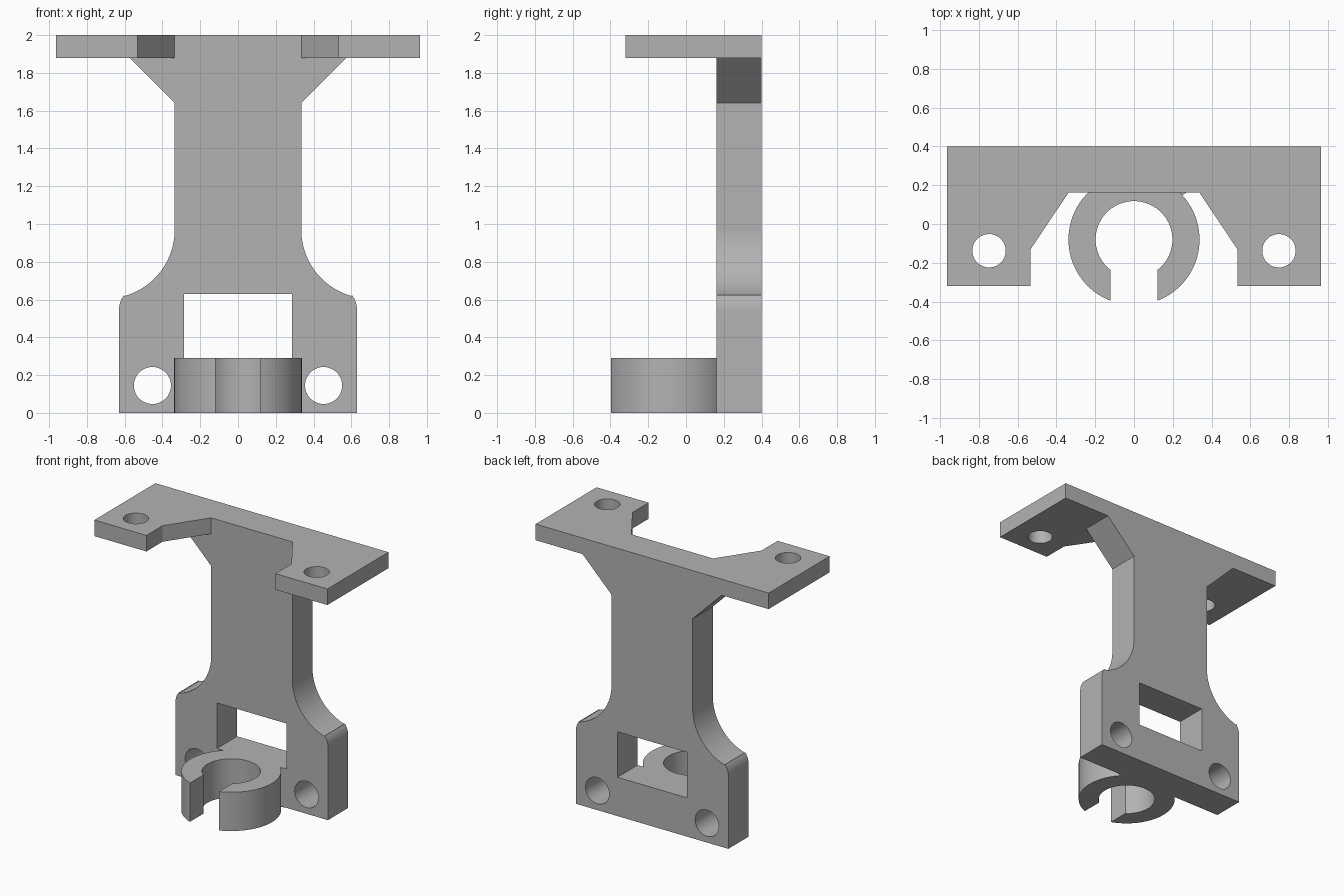
import bpy
import bmesh
from math import sin, cos, pi, radians, asin, atan2
from mathutils import Matrix

if "Cube" in bpy.data.objects:
    bpy.data.objects.remove(bpy.data.objects["Cube"], do_unlink=True)

grey = bpy.data.materials.new("plain_grey")
grey.use_nodes = True
colour = (0.45, 0.45, 0.45, 1)
grey.diffuse_color = colour
grey.node_tree.nodes["Principled BSDF"].inputs["Base Color"].default_value = colour


def arc(cx, cy, r, start, end, n=16):
    return [(cx + r * cos(start + (end - start) * i / n),
             cy + r * sin(start + (end - start) * i / n)) for i in range(n + 1)]


def circle(cx, cy, r):
    return arc(cx, cy, r, 0, 2 * pi, 48)[:-1]


def mirrored(half):
    """Close a right-hand outline with its mirror image."""
    return half + [(-x, y) for x, y in reversed(half)]


def plate(name, loops, thickness, matrix):
    """Extrude a flat outline; any further loops become holes."""
    curve = bpy.data.curves.new(name, 'CURVE')
    curve.dimensions = '2D'
    curve.fill_mode = 'BOTH'
    curve.extrude = thickness / 2
    for loop in loops:
        spline = curve.splines.new('POLY')
        spline.points.add(len(loop) - 1)
        for point, (x, y) in zip(spline.points, loop):
            point.co = (x, y, 0, 1)
        spline.use_cyclic_u = True
    source = bpy.data.objects.new(name + "_outline", curve)
    bpy.context.scene.collection.objects.link(source)
    bpy.context.view_layer.update()
    graph = bpy.context.evaluated_depsgraph_get()
    mesh = bpy.data.meshes.new_from_object(source.evaluated_get(graph))
    bpy.data.objects.remove(source, do_unlink=True)
    mesh.transform(matrix)
    bm = bmesh.new()
    bm.from_mesh(mesh)
    bmesh.ops.remove_doubles(bm, verts=bm.verts, dist=0.0001)
    bmesh.ops.recalc_face_normals(bm, faces=bm.faces)
    bm.to_mesh(mesh)
    bm.free()
    mesh.materials.clear()
    mesh.materials.append(grey)
    obj = bpy.data.objects.new(name, mesh)
    bpy.context.scene.collection.objects.link(obj)
    return obj


upright = Matrix.Translation((0, 0.281, 0)) @ Matrix.Rotation(radians(90), 4, 'X')

# Upright column with flared foot, window and two screw holes
half = [(0.63, 0)]
half += arc(0.5, 0.545, 0.13, 0, radians(37), 8)
half += arc(0.70, 0.97, 0.365, radians(254), pi, 20)
half += [(0.335, 1.64), (0.575, 1.88), (0.575, 1.94)]
window = mirrored([(0.287, 0.29), (0.287, 0.63)])
column = plate("bracket", [mirrored(half), window,
               circle(0.453, 0.145, 0.098), circle(-0.453, 0.145, 0.098)], 0.238, upright)

# Top mounting flange with a notched front
half = [(0.963, 0.40), (0.963, -0.32), (0.533, -0.32), (0.533, -0.13), (0.337, 0.162)]
flange = plate("flange", [mirrored(half), circle(0.747, -0.138, 0.086),
               circle(-0.747, -0.138, 0.086)], 0.12, Matrix.Translation((0, 0, 1.94)))

# Open clip ring, its back buried in the column
outer, inner, gap, cy = 0.338, 0.198, 0.12, -0.08
half = arc(0, cy, inner, pi / 2, -pi / 2 + asin(gap / inner), 24)
half += arc(0, cy, outer, -pi / 2 + asin(gap / outer), atan2(0.28, 0.19), 28)
ring = plate("clip_ring", [half + [(-x, y) for x, y in reversed(half[1:])]],
             0.29, Matrix.Translation((0, 0, 0.145)))

# Fuse the parts into one solid
for part in (flange, ring):
    mod = column.modifiers.new("union", 'BOOLEAN')
    mod.operation = 'UNION'
    mod.solver = 'EXACT'
    mod.object = part
bpy.context.view_layer.update()
graph = bpy.context.evaluated_depsgraph_get()
solid = bpy.data.meshes.new_from_object(column.evaluated_get(graph))
column.modifiers.clear()
column.data = solid
for part in (flange, ring):
    bpy.data.objects.remove(part, do_unlink=True)

# Merge coplanar faces, then smooth the curved walls
bm = bmesh.new()
bm.from_mesh(solid)
bmesh.ops.remove_doubles(bm, verts=bm.verts, dist=0.0005)
bmesh.ops.dissolve_limit(bm, angle_limit=radians(0.5), verts=bm.verts, edges=bm.edges)
bm.to_mesh(solid)
bm.free()
bpy.ops.object.select_all(action='DESELECT')
column.select_set(True)
bpy.context.view_layer.objects.active = column
bpy.ops.object.shade_smooth_by_angle(angle=radians(25))
